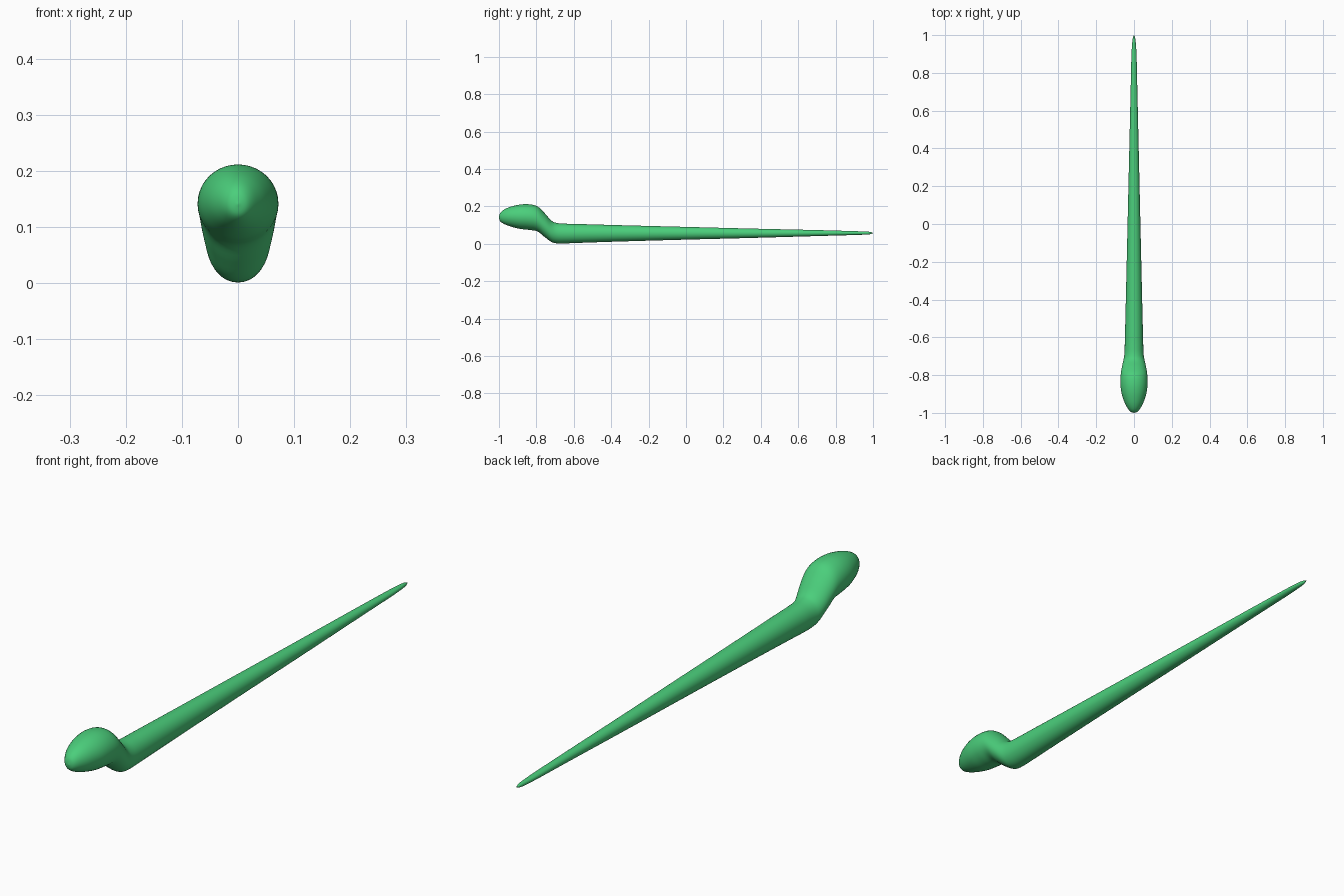
import bpy, bmesh, math

if "Cube" in bpy.data.objects:
    bpy.data.objects.remove(bpy.data.objects["Cube"])

# Stations along the body: y, bottom z, top z, half width
STATIONS = [
    (-1.000, 0.140, 0.142, 0.001),
    (-0.994, 0.121, 0.163, 0.018),
    (-0.975, 0.107, 0.181, 0.034),
    (-0.940, 0.093, 0.197, 0.052),
    (-0.890, 0.080, 0.209, 0.067),
    (-0.840, 0.074, 0.211, 0.072),
    (-0.795, 0.066, 0.200, 0.070),
    (-0.757, 0.037, 0.165, 0.064),
    (-0.720, 0.010, 0.124, 0.056),
    (-0.690, 0.002, 0.111, 0.051),
    (-0.640, 0.002, 0.107, 0.049),
    (-0.560, 0.005, 0.105, 0.047),
    (-0.350, 0.012, 0.099, 0.042),
    (0.000, 0.022, 0.090, 0.034),
    (0.350, 0.031, 0.081, 0.026),
    (0.700, 0.041, 0.073, 0.018),
    (0.880, 0.046, 0.068, 0.014),
    (0.940, 0.048, 0.066, 0.011),
    (0.980, 0.050, 0.064, 0.007),
    (1.000, 0.056, 0.058, 0.001),
]
SIDES = 40
STEPS = 5


def catmull(a, b, c, d, t):
    return 0.5 * (2 * b + (c - a) * t + (2 * a - 5 * b + 4 * c - d) * t * t
                  + (3 * b - a - 3 * c + d) * t ** 3)


def smooth_stations(pts):
    out = []
    last = len(pts) - 1
    for i in range(last):
        quad = [pts[max(i - 1, 0)], pts[i], pts[i + 1], pts[min(i + 2, last)]]
        for s in range(STEPS):
            out.append([catmull(*vals, s / STEPS) for vals in zip(*quad)])
    return out + [pts[-1]]


# Body: one continuous skin of elliptical rings (head, neck, tapering tail)
bm = bmesh.new()
rings = []
for y, low, high, rx in smooth_stations(STATIONS):
    zc, rz = (low + high) / 2, (high - low) / 2
    angles = [2 * math.pi * k / SIDES for k in range(SIDES)]
    rings.append([bm.verts.new((rx * math.cos(a), y, max(0, zc + rz * math.sin(a))))
                  for a in angles])
for r0, r1 in zip(rings, rings[1:]):
    for k in range(SIDES):
        n = (k + 1) % SIDES
        bm.faces.new((r0[k], r0[n], r1[n], r1[k]))
bm.faces.new(rings[0])
bm.faces.new(rings[-1])
bmesh.ops.recalc_face_normals(bm, faces=bm.faces)
for f in bm.faces:
    f.smooth = True

mesh = bpy.data.meshes.new("snake_body")
bm.to_mesh(mesh)
bm.free()
body = bpy.data.objects.new("snake_body", mesh)
bpy.context.collection.objects.link(body)

# Green skin
skin = bpy.data.materials.new("green_skin")
skin.diffuse_color = (0.07, 0.62, 0.2, 1)
skin.use_nodes = True
skin.node_tree.nodes["Principled BSDF"].inputs["Base Color"].default_value = skin.diffuse_color
mesh.materials.append(skin)
